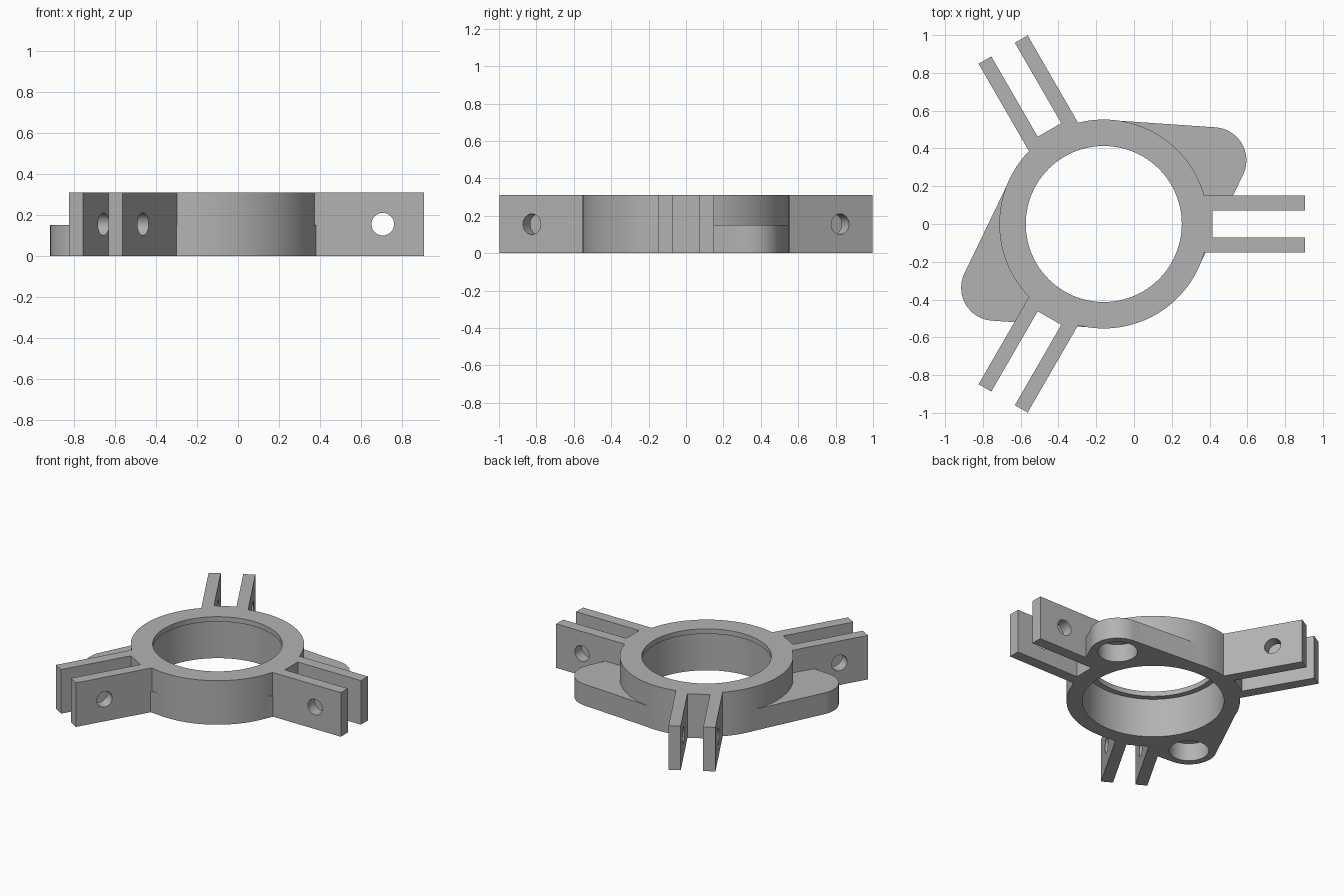
import bpy, bmesh
from math import radians, degrees, acos, atan2, hypot, cos, sin, pi
from mathutils import Matrix, Vector

cube = bpy.data.objects.get("Cube")
if cube:
    bpy.data.objects.remove(cube, do_unlink=True)

CENTRE = Vector((-0.16, 0, 0))
HEIGHT, EAR_HEIGHT = 0.31, 0.15
RING_R, EAR_R = 0.553, 0.175
EAR_X, EAR_Y = 0.58, 0.337

grey = bpy.data.materials.new("plain grey")
grey.use_nodes = True
colour = (0.45, 0.45, 0.45, 1)
grey.diffuse_color = colour
grey.node_tree.nodes["Principled BSDF"].inputs["Base Color"].default_value = colour


def prism(name, outline, z0, z1, turn=0):
    """Extrude a flat outline upwards, turned about the ring axis."""
    bm = bmesh.new()
    face = bm.faces.new([bm.verts.new((x, y, z0)) for x, y in outline])
    out = bmesh.ops.extrude_face_region(bm, geom=[face])
    top = [v for v in out["geom"] if isinstance(v, bmesh.types.BMVert)]
    bmesh.ops.translate(bm, verts=top, vec=(0, 0, z1 - z0))
    bmesh.ops.recalc_face_normals(bm, faces=bm.faces)
    bmesh.ops.transform(bm, verts=bm.verts, matrix=Matrix.Rotation(turn, 4, "Z"))
    mesh = bpy.data.meshes.new(name)
    bm.to_mesh(mesh)
    bm.free()
    mesh.materials.append(grey)
    ob = bpy.data.objects.new(name, mesh)
    bpy.context.collection.objects.link(ob)
    ob.location = CENTRE
    return ob


def arc(cx, cy, r, start=0, end=2 * pi, n=32, closed=False):
    steps = n if closed else n - 1
    return [(cx + r * cos(start + (end - start) * i / steps),
             cy + r * sin(start + (end - start) * i / steps)) for i in range(n)]


def circle(r, cx=0, cy=0, n=128):
    return arc(cx, cy, r, n=n, closed=True)


def box(x0, x1, half):
    return [(x0, -half), (x1, -half), (x1, half), (x0, half)]


def combine(body, part, operation):
    """Apply a boolean and discard the second part."""
    mod = body.modifiers.new("join", "BOOLEAN")
    mod.operation, mod.solver, mod.object = operation, "EXACT", part
    bpy.context.view_layer.update()
    graph = bpy.context.evaluated_depsgraph_get()
    mesh = bpy.data.meshes.new_from_object(body.evaluated_get(graph))
    body.modifiers.clear()
    body.data = mesh
    bpy.data.objects.remove(part, do_unlink=True)


# Ring
body = prism("ring_bracket", circle(RING_R), 0, HEIGHT)

# Two low mounting ears, tangent to the ring on both sides
angle = atan2(EAR_Y, EAR_X)
spread = acos((RING_R - EAR_R) / hypot(EAR_X, EAR_Y))
lo, hi = angle - spread, angle + spread
near = RING_R - 0.002
ear = ([(0, 0), (near * cos(lo), near * sin(lo))]
       + arc(EAR_X, EAR_Y, EAR_R, lo, hi)
       + [(near * cos(hi), near * sin(hi))])
for turn in (0, pi):
    combine(body, prism("ear", ear, 0, EAR_HEIGHT, turn), "UNION")

# Three clevis blocks
turns = [radians(a) for a in (0, 120, 240)]
for turn in turns:
    combine(body, prism("clevis", box(0.48, 1.066, 0.15), 0, HEIGHT, turn), "UNION")

# Slots and pin holes that split each block into two arms
for turn in turns:
    combine(body, prism("slot", box(0.575, 1.2, 0.072), -0.1, 0.5, turn), "DIFFERENCE")
    pin = prism("pin_hole", circle(0.055, n=32), -0.3, 0.3)
    pin.data.transform(Matrix.Rotation(turn, 4, "Z")
                       @ Matrix.Translation((0.865, 0, HEIGHT / 2))
                       @ Matrix.Rotation(pi / 2, 4, "X"))
    combine(body, pin, "DIFFERENCE")

# Bore with a narrow lip at the top
combine(body, prism("lip_hole", circle(0.413), -0.1, 0.5), "DIFFERENCE")
combine(body, prism("bore", circle(0.452), -0.1, HEIGHT - 0.035), "DIFFERENCE")

# Blind sockets under the ears
for turn in (0, pi):
    socket = prism("socket", circle(0.127, EAR_X, EAR_Y, 48), -0.1, 0.125, turn)
    combine(body, socket, "DIFFERENCE")

# Smooth the curved walls, keep the edges sharp
bpy.ops.object.select_all(action="DESELECT")
body.select_set(True)
bpy.context.view_layer.objects.active = body
bpy.ops.object.shade_smooth_by_angle(angle=radians(25))
